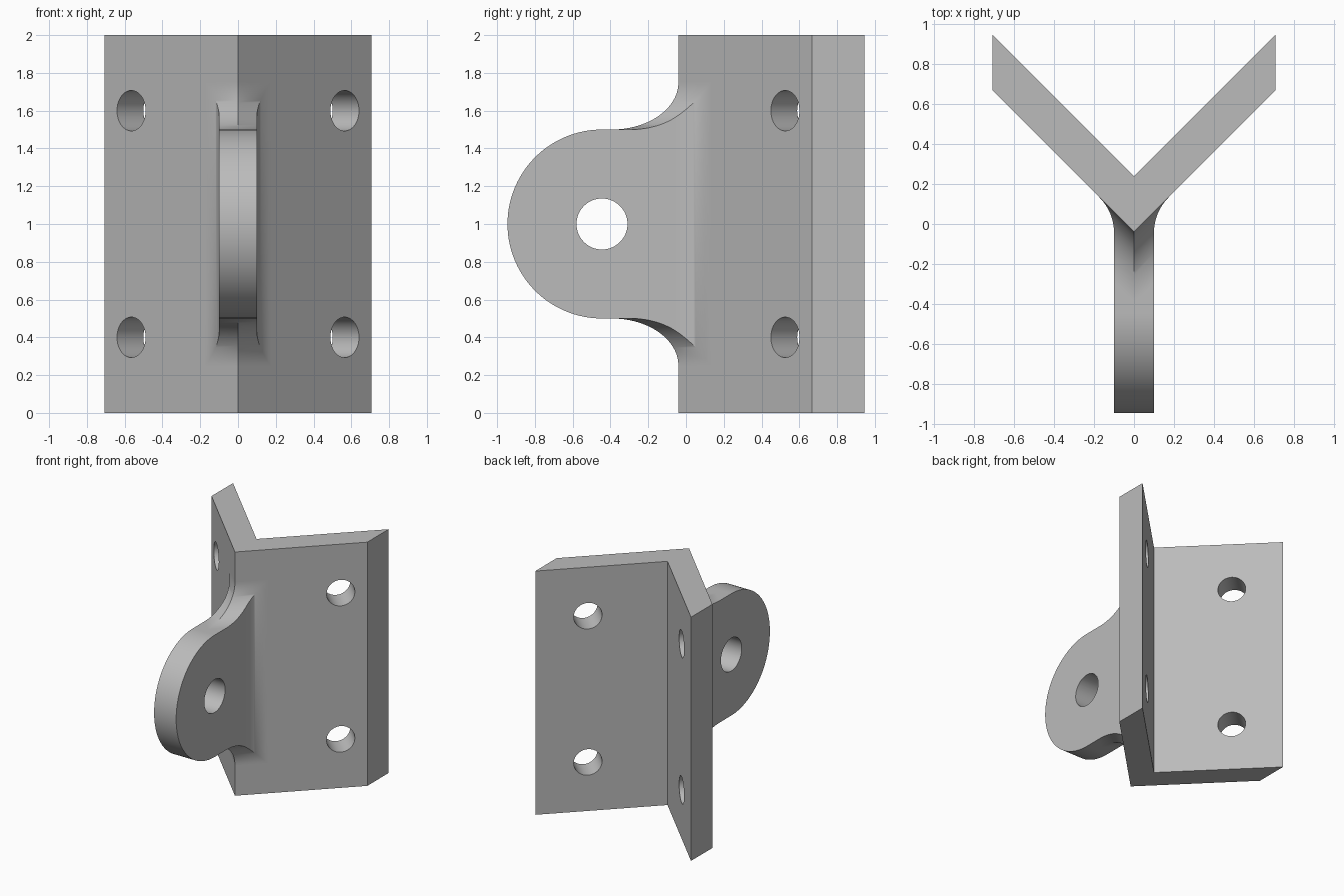
import bpy, bmesh
from math import sin, cos, pi, sqrt
from mathutils import Matrix, Vector

if "Cube" in bpy.data.objects:
    bpy.data.objects.remove(bpy.data.objects["Cube"])

APEX = -0.04      # y of the plate's front edge
HALF = 0.1        # half thickness of the lug
R = 0.25          # fillet radius
PIN_Y, LUG_R = -0.445, 0.5
S2 = sqrt(2)

grey = bpy.data.materials.new("plain grey")
grey.use_nodes = True
GREY = (0.5, 0.5, 0.5, 1)
grey.diffuse_color = GREY
grey.node_tree.nodes["Principled BSDF"].inputs["Base Color"].default_value = GREY


def make_object(name, bm):
    bmesh.ops.recalc_face_normals(bm, faces=bm.faces)
    mesh = bpy.data.meshes.new(name)
    bm.to_mesh(mesh)
    bm.free()
    mesh.materials.append(grey)
    ob = bpy.data.objects.new(name, mesh)
    bpy.context.collection.objects.link(ob)
    return ob


def drill(ob, centre, axis, radius):
    """Cut a round hole through ob along axis."""
    bm = bmesh.new()
    turn = Vector(axis).to_track_quat('Z', 'Y').to_matrix().to_4x4()
    bmesh.ops.create_cone(bm, cap_ends=True, segments=64, radius1=radius,
                          radius2=radius, depth=0.9,
                          matrix=Matrix.Translation(centre) @ turn)
    cutter = make_object("hole_cutter", bm)
    cutter.hide_render = True
    bpy.context.view_layer.objects.active = ob
    mod = ob.modifiers.new("hole", 'BOOLEAN')
    mod.operation, mod.solver, mod.object = 'DIFFERENCE', 'EXACT', cutter
    bpy.ops.object.modifier_apply(modifier=mod.name)
    bpy.data.objects.remove(cutter)


def smooth(ob):
    bpy.ops.object.select_all(action='DESELECT')
    ob.select_set(True)
    bpy.context.view_layer.objects.active = ob
    bpy.ops.object.shade_smooth_by_angle(angle=pi / 6)


# Angled plate: V profile extruded upwards, with four bolt holes
profile = [(0, APEX), (0.707, 0.667), (0.707, 0.945), (0, 0.24),
           (-0.707, 0.945), (-0.707, 0.667)]
bm = bmesh.new()
face = bm.faces.new([bm.verts.new((x, y, 0)) for x, y in profile])
top = bmesh.ops.extrude_face_region(bm, geom=[face])["geom"]
bmesh.ops.translate(bm, vec=(0, 0, 2),
                    verts=[v for v in top if isinstance(v, bmesh.types.BMVert)])
plate = make_object("angled_plate", bm)
for side in (-1, 1):
    for z in (0.4, 1.6):
        drill(plate, (side * 0.565, 0.525, z), (side, -1, 0), 0.107)
smooth(plate)

# Lug cross-sections: (centre y, outer x, outer y, half height)
stations = []
for i in range(41):                       # rounded nose
    a = pi / 2 * i / 40
    y = PIN_Y - LUG_R * cos(a)
    stations.append((y, HALF, y, LUG_R * sin(a)))
arc_x = HALF + R
arc_y = arc_x + APEX - R * S2
for i in range(33):                       # fillets flaring into the plate
    phi = pi / 2 * (1 - i / 32)
    d = R * (1 - cos(phi))                # distance from the plate face
    if phi < pi / 4:
        t = pi / 4 - phi
        ox, oy = arc_x - R * cos(t), arc_y + R * sin(t)
    else:
        ox, oy = HALF, HALF + APEX - d * S2
    stations.append((APEX - d * S2, ox, oy, LUG_R + R * (1 - sin(phi))))
cy, ox, oy, h = stations[-1]
stations.append((cy + 0.03, ox, oy + 0.03, h))   # root hidden in the plate

# Skin the cross-sections
bm = bmesh.new()
rings = []
for cy, ox, oy, h in stations:
    ring = [(-ox, oy, 1 + h), (0, cy, 1 + h), (ox, oy, 1 + h),
            (ox, oy, 1 - h), (0, cy, 1 - h), (-ox, oy, 1 - h)]
    rings.append([bm.verts.new(p) for p in ring])
for a, b in zip(rings, rings[1:]):
    for k in range(6):
        n = (k + 1) % 6
        bm.faces.new((a[k], a[n], b[n], b[k]))
end = rings[-1]
bm.faces.new((end[0], end[1], end[4], end[5]))
bm.faces.new((end[1], end[2], end[3], end[4]))
bmesh.ops.remove_doubles(bm, verts=bm.verts, dist=0.0001)
lug = make_object("pin_lug", bm)
drill(lug, (0, PIN_Y, 1), (1, 0, 0), 0.135)
smooth(lug)
